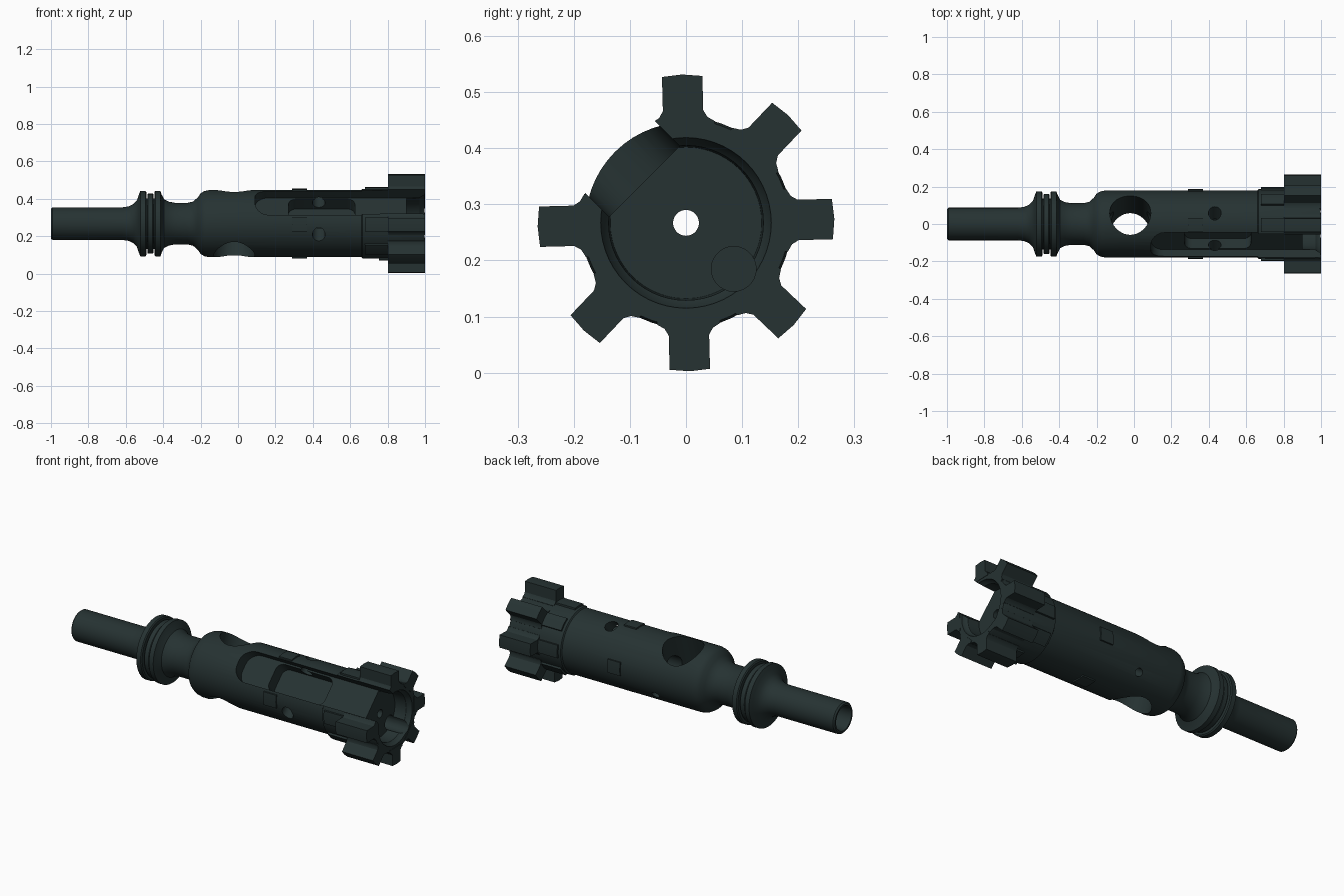
import bpy, bmesh, math
from mathutils import Matrix, Vector

if "Cube" in bpy.data.objects:
    bpy.data.objects.remove(bpy.data.objects["Cube"])

AXIS_Z = 0.267
SEG = 56
steel = bpy.data.materials.new("dark_steel")
steel.diffuse_color = (0.019, 0.032, 0.032, 1)
steel.use_nodes = True
steel.node_tree.nodes["Principled BSDF"].inputs["Base Color"].default_value = steel.diffuse_color


def finish(bm, name):
    bmesh.ops.recalc_face_normals(bm, faces=bm.faces)
    me = bpy.data.meshes.new(name)
    bm.to_mesh(me)
    bm.free()
    ob = bpy.data.objects.new(name, me)
    bpy.context.collection.objects.link(ob)
    me.materials.append(steel)
    return ob


def revolve(name, profile):
    """Turn a closed (x, radius) loop around the x axis."""
    bm = bmesh.new()
    rings = []
    for k in range(SEG):
        a = 2 * math.pi * k / SEG
        rings.append([bm.verts.new((x, r * math.cos(a), r * math.sin(a))) for x, r in profile])
    n = len(profile)
    for k in range(SEG):
        p, q = rings[k], rings[(k + 1) % SEG]
        for i in range(n):
            j = (i + 1) % n
            bm.faces.new((p[i], p[j], q[j], q[i]))
    return finish(bm, name)


def prism(name, pts, vec, angle=90):
    """Extrude a polygon, then turn local z to the given angle in the yz plane."""
    bm = bmesh.new()
    f = bm.faces.new([bm.verts.new(p) for p in pts])
    ext = bmesh.ops.extrude_face_region(bm, geom=[f], use_keep_orig=True)
    bmesh.ops.translate(bm, vec=Vector(vec),
                        verts=[v for v in ext["geom"] if isinstance(v, bmesh.types.BMVert)])
    bmesh.ops.transform(bm, matrix=Matrix.Rotation(math.radians(angle - 90), 4, 'X'), verts=bm.verts)
    return finish(bm, name)


def circle(cx, cy, r, n=28):
    return [(cx + r * math.cos(2 * math.pi * k / n), cy + r * math.sin(2 * math.pi * k / n))
            for k in range(n)]


def rounded_slot(x0, x1, hw, r):
    pts = []
    for cx, cy, a0 in ((x1 - r, hw - r, 0), (x0 + r, hw - r, 90),
                       (x0 + r, r - hw, 180), (x1 - r, r - hw, 270)):
        for k in range(7):
            a = math.radians(a0 + 15 * k)
            pts.append((cx + r * math.cos(a), cy + r * math.sin(a)))
    return pts


def boolean(ob, other, op):
    m = ob.modifiers.new(op, 'BOOLEAN')
    m.operation, m.solver, m.object = op, 'EXACT', other
    other.hide_render = True
    dg = bpy.context.evaluated_depsgraph_get()
    me = bpy.data.meshes.new_from_object(ob.evaluated_get(dg))
    ob.modifiers.clear()
    ob.data = me
    bpy.data.objects.remove(other)


# turned body with tail, flanges, face recess and bore
outer = [(-1, .08), (-.992, .087), (-.62, .087), (-.585, .092), (-.56, .104), (-.54, .125),
         (-.53, .155), (-.522, .175), (-.495, .175), (-.49, .168), (-.49, .135), (-.447, .135),
         (-.447, .168), (-.442, .175), (-.415, .175), (-.408, .155), (-.395, .13), (-.37, .117),
         (-.335, .111), (-.27, .111), (-.24, .118), (-.215, .14), (-.2, .162), (-.18, .174),
         (-.155, .179), (.66, .179), (.665, .186), (.985, .188), (.998, .184)]
inner = [(.998, .152), (.985, .15), (.97, .138), (.9, .135), (.9, .023), (.24, .023),
         (.2, .065), (-.985, .065), (-1, .07)]
body = revolve("bolt_body", outer + inner)

# locking lugs and low ribs behind them, one position left open
lug = [(-.056, .165), (-.056, .180), (-.043, .188), (-.036, .2), (-.036, .261), (0, .2645),
       (.036, .261), (.036, .2), (.043, .188), (.056, .180), (.056, .165)]
rib = [(-.037, .165), (-.037, .193), (0, .197), (.037, .193), (.037, .165)]
for i in range(8):
    if i == 3:
        continue
    a = 45 * i + 1.5
    boolean(body, prism("lug", [(.803, y, z) for y, z in lug], (.197, 0, 0), a), 'UNION')
    x0 = .755 if i == 6 else .68
    boolean(body, prism("rib", [(x0, y, z) for y, z in rib], (.86 - x0, 0, 0), a), 'UNION')

# small raised pads around the middle
pad = [(-.038, .165), (-.038, .183), (0, .187), (.038, .183), (.038, .165)]
for a in (0, 90, 180, 270):
    boolean(body, prism("pad", [(.29, y, z) for y, z in pad], (.08, 0, 0), a + 1.5), 'UNION')

# side channel with its deeper pocket
for x0, x1, hw, r, floor in ((.09, 1.2, .089, .07, .105), (.27, .625, .080, .04, .03)):
    pts = [(x, y, floor) for x, y in rounded_slot(x0, x1, hw, r)]
    boolean(body, prism("channel_cutter", pts, (0, 0, .3), 135), 'DIFFERENCE')

# cross pin hole through the channel walls
boolean(body, prism("pin_cutter", [(x, -.3, z) for x, z in circle(.432, .077, .034)],
                    (0, .6, 0), 135), 'DIFFERENCE')
# large slanted cross hole
boolean(body, prism("cross_cutter", [(x, y, -.4) for x, y in circle(-.02, 0, .11, 40)],
                    (0, 0, .8), 71), 'DIFFERENCE')
# off-centre hole in the front face
boolean(body, prism("face_cutter", [(.65, y, z) for y, z in circle(.085, -.082, .04)],
                    (.5, 0, 0)), 'DIFFERENCE')
# small retaining hole underneath
boolean(body, prism("small_cutter", [(x, y, .1) for x, y in circle(.09, 0, .022, 20)],
                    (0, 0, .2), -35), 'DIFFERENCE')

# seal ring seated between the flanges
ring = revolve("seal_ring", [(-.484, .130), (-.484, .157), (-.481, .160), (-.456, .160),
                             (-.453, .157), (-.453, .130)])

for ob in (body, ring):
    ob.location.z = AXIS_Z
    bpy.ops.object.select_all(action='DESELECT')
    ob.select_set(True)
    bpy.context.view_layer.objects.active = ob
    bpy.ops.object.shade_smooth_by_angle(angle=math.radians(30))
